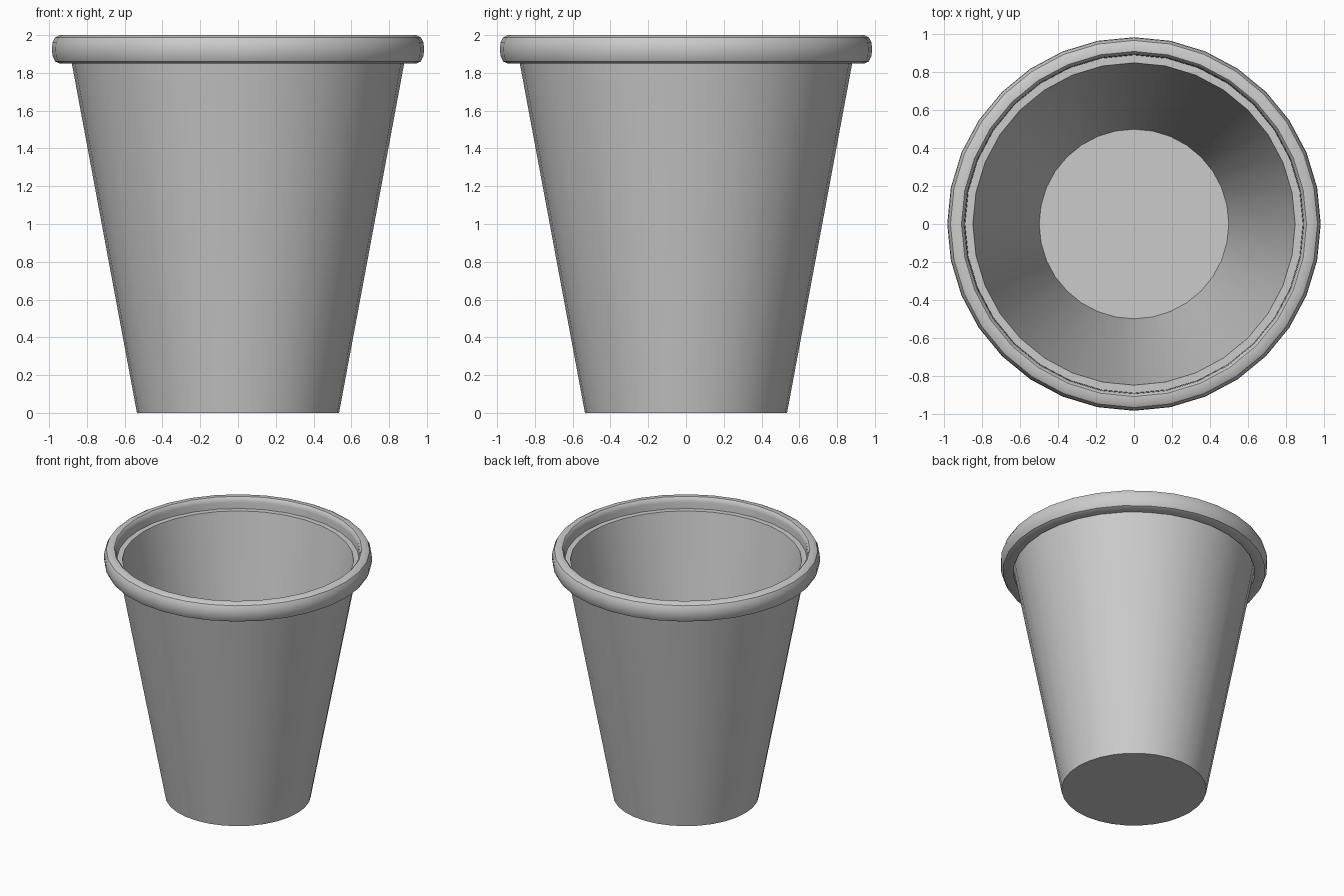
import bpy, bmesh
from math import cos, sin, tau, radians

if "Cube" in bpy.data.objects:
    bpy.data.objects.remove(bpy.data.objects["Cube"])

SIDES = 32


def lathe(name, profile, closed):
    """Spin an (r, z) profile round z; open profiles get flat end caps."""
    bm = bmesh.new()
    rings = [[bm.verts.new((r * cos(tau * i / SIDES), r * sin(tau * i / SIDES), z))
              for i in range(SIDES)] for r, z in profile]
    pairs = list(zip(rings, rings[1:]))
    if closed:
        pairs.append((rings[-1], rings[0]))
    else:
        bm.faces.new(rings[0])
        bm.faces.new(rings[-1])
    for a, b in pairs:
        for i in range(SIDES):
            j = (i + 1) % SIDES
            bm.faces.new((a[i], a[j], b[j], b[i]))
    bmesh.ops.recalc_face_normals(bm, faces=bm.faces)
    mesh = bpy.data.meshes.new(name)
    bm.to_mesh(mesh)
    bm.free()
    obj = bpy.data.objects.new(name, mesh)
    bpy.context.collection.objects.link(obj)
    bpy.ops.object.select_all(action='DESELECT')
    obj.select_set(True)
    bpy.context.view_layer.objects.active = obj
    bpy.ops.object.shade_smooth_by_angle(angle=radians(35))
    return obj


# Tapered hollow cup: outer wall, top ledge, inner wall, floor
lathe("cup_body", [(0.535, 0), (0.891, 1.91), (0.85, 1.91), (0.5, 0.04)], False)

# Rolled rim sitting round the top of the wall
lathe("rolled_rim", [(0.89, 1.85), (0.945, 1.85), (0.968, 1.86), (0.982, 1.89),
                     (0.985, 1.925), (0.982, 1.96), (0.968, 1.988), (0.945, 2.0),
                     (0.91, 2.0), (0.897, 1.985), (0.893, 1.96)], True)
